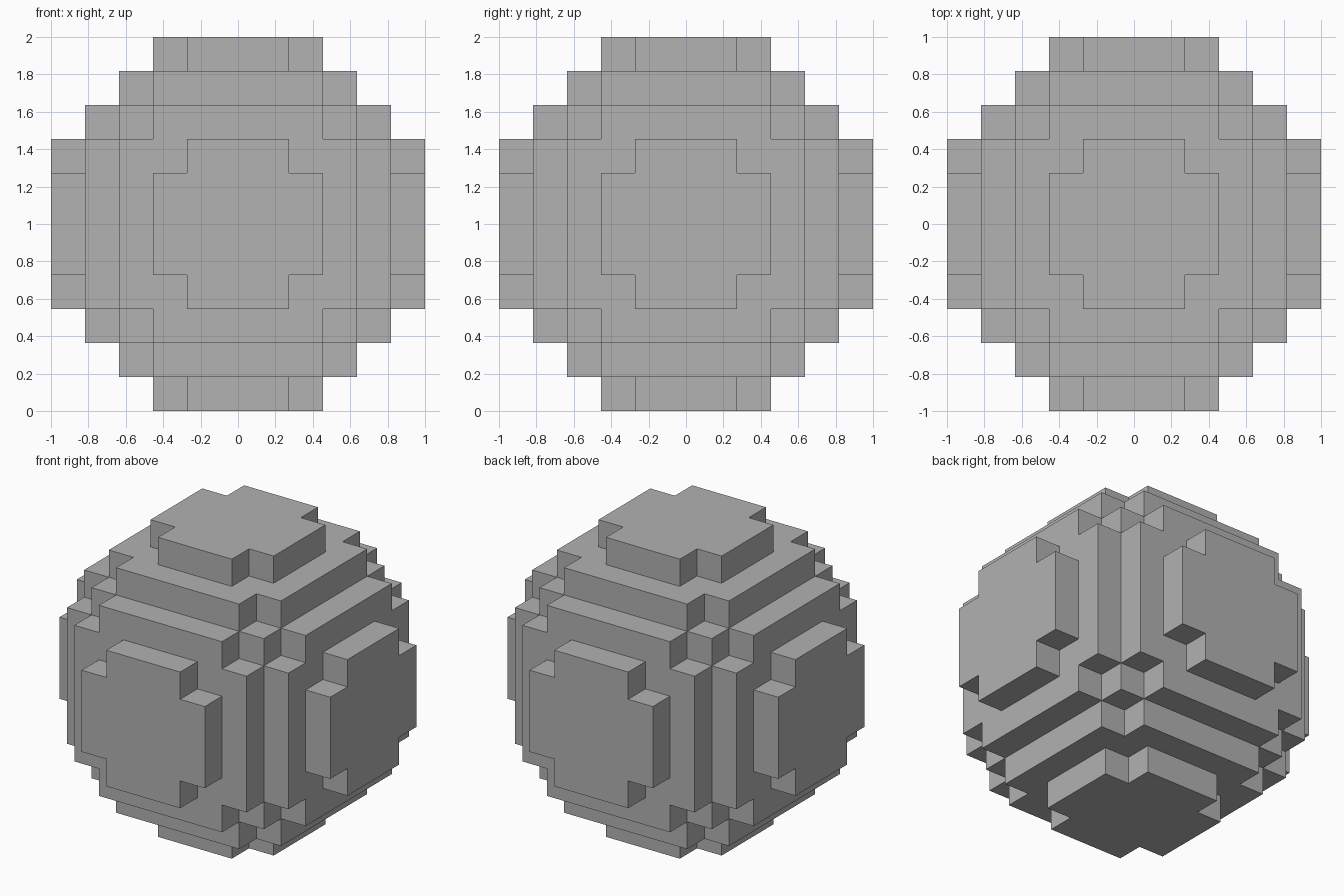
import bpy
import bmesh
from itertools import product
from mathutils import Vector

if "Cube" in bpy.data.objects:
    bpy.data.objects.remove(bpy.data.objects["Cube"])

N = 5                      # blocks from the centre to each side
S = 2 / (2 * N + 1)        # block size
R2 = (N + 0.5) ** 2        # squared radius in blocks

grey = bpy.data.materials.new("stone grey")
grey.diffuse_color = (0.445, 0.445, 0.445, 1)
grey.use_nodes = True
grey.node_tree.nodes["Principled BSDF"].inputs["Base Color"].default_value = grey.diffuse_color


def filled(c):
    """A block belongs to the ball when its centre lies inside the radius."""
    return c.length_squared <= R2


# Blocky ball: only the outer block faces are built
bm = bmesh.new()
for cell in product(range(-N, N + 1), repeat=3):
    c = Vector(cell)
    if not filled(c):
        continue
    for axis in range(3):
        for sign in (-1, 1):
            n = Vector((0, 0, 0))
            n[axis] = sign
            if filled(c + n):
                continue
            u = Vector((0, 0, 0))
            u[(axis + 1) % 3] = 1
            v = n.cross(u)
            corners = [c + (n + a * u + b * v) / 2
                       for a, b in ((-1, -1), (1, -1), (1, 1), (-1, 1))]
            bm.faces.new([bm.verts.new(p * S + Vector((0, 0, 1))) for p in corners])
bmesh.ops.remove_doubles(bm, verts=bm.verts, dist=0.001)

mesh = bpy.data.meshes.new("blocky_ball")
bm.to_mesh(mesh)
bm.free()
mesh.materials.append(grey)
ball = bpy.data.objects.new("blocky_ball", mesh)
bpy.context.collection.objects.link(ball)
